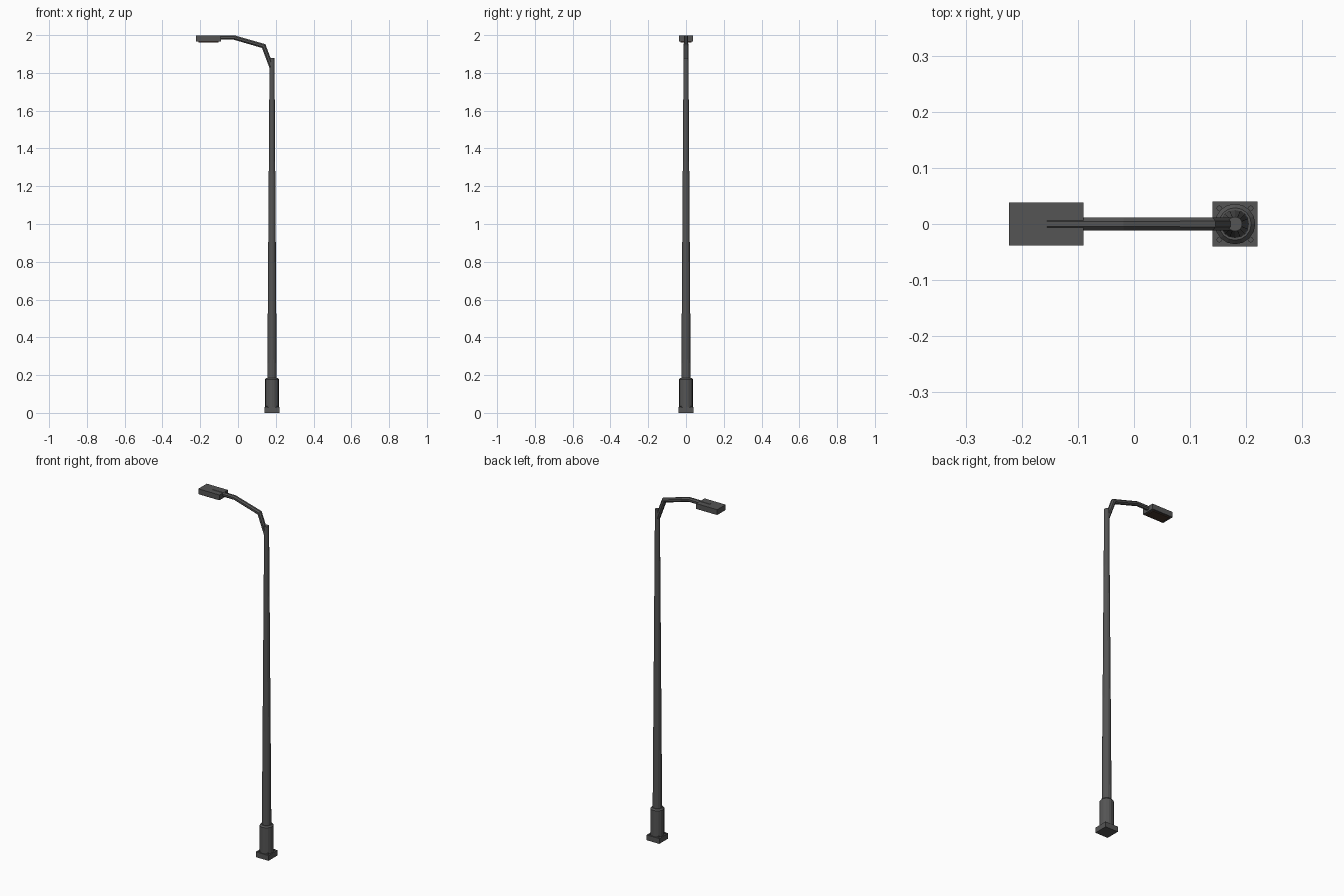
import bpy, bmesh
from mathutils import Vector, Matrix
from math import pi, cos, sin

if "Cube" in bpy.data.objects:
    bpy.data.objects.remove(bpy.data.objects["Cube"])

POLE_X = 0.18


def material(name, color):
    m = bpy.data.materials.new(name)
    m.diffuse_color = color
    m.use_nodes = True
    m.node_tree.nodes["Principled BSDF"].inputs["Base Color"].default_value = m.diffuse_color
    return m


METAL = material("dark_metal", (0.09, 0.09, 0.09, 1))
LENS = material("dark_lens", (0.06, 0.035, 0.025, 1))


def finish(name, bm, mat):
    bmesh.ops.recalc_face_normals(bm, faces=bm.faces)
    me = bpy.data.meshes.new(name)
    bm.to_mesh(me)
    bm.free()
    ob = bpy.data.objects.new(name, me)
    bpy.context.collection.objects.link(ob)
    me.materials.append(mat)
    return ob


def box(name, lo, hi, mat=METAL):
    lo, hi = Vector(lo), Vector(hi)
    bm = bmesh.new()
    bmesh.ops.create_cube(bm, size=1, matrix=Matrix.Translation((lo + hi) / 2)
                          @ Matrix.Diagonal((*(hi - lo), 1)))
    return finish(name, bm, mat)


def skin_rings(name, rings, mat=METAL):
    bm = bmesh.new()
    loops = [[bm.verts.new(p) for p in ring] for ring in rings]
    n = len(loops[0])
    for a, b in zip(loops, loops[1:]):
        for i in range(n):
            j = (i + 1) % n
            bm.faces.new((a[i], a[j], b[j], b[i]))
    bm.faces.new(loops[0])
    bm.faces.new(loops[-1])
    return finish(name, bm, mat)


def turned(name, profile, x, y, sides):
    rings = [[(x + r * cos(2 * pi * i / sides), y + r * sin(2 * pi * i / sides), z)
              for i in range(sides)] for r, z in profile]
    return skin_rings(name, rings)


def tube_xz(name, path, sides):
    # mitred tube along an x-z path of (x, z, radius)
    pts = [Vector((x, 0, z)) for x, z, r in path]
    rings = []
    for k, p in enumerate(pts):
        d_in = (p - pts[k - 1]).normalized() if k else (pts[1] - p).normalized()
        d_out = (pts[k + 1] - p).normalized() if k < len(pts) - 1 else d_in
        t = (d_in + d_out).normalized()
        up = t.cross(Vector((0, 1, 0))) / t.dot(d_in)
        r = path[k][2]
        rings.append([p + r * (cos(a) * up + sin(a) * Vector((0, 1, 0)))
                      for a in (2 * pi * (i + 0.5) / sides for i in range(sides))])
    return skin_rings(name, rings)


# base plate and corner bolts
box("base_plate", (POLE_X - 0.04, -0.04, 0), (POLE_X + 0.04, 0.04, 0.03))
for sx in (-1, 1):
    for sy in (-1, 1):
        turned("anchor_bolt", [(0.005, 0.025), (0.005, 0.036)],
               POLE_X + sx * 0.028, sy * 0.028, 8)

# collar and tapered pole
turned("base_collar", [(0.036, 0.03), (0.036, 0.178), (0.029, 0.186)], POLE_X, 0, 16)
turned("pole", [(0.025, 0.17), (0.013, 1.88)], POLE_X, 0, 16)

# bent arm
tube_xz("arm", [(0.178, 1.83, 0.013), (0.136, 1.942, 0.013),
                (-0.02, 1.987, 0.0125), (-0.155, 1.987, 0.0125)], 8)

# lamp head with lens underneath
box("lamp_head", (-0.223, -0.038, 1.967), (-0.09, 0.038, 1.997))
box("lamp_lens", (-0.21, -0.03, 1.962), (-0.102, 0.03, 1.97), LENS)
